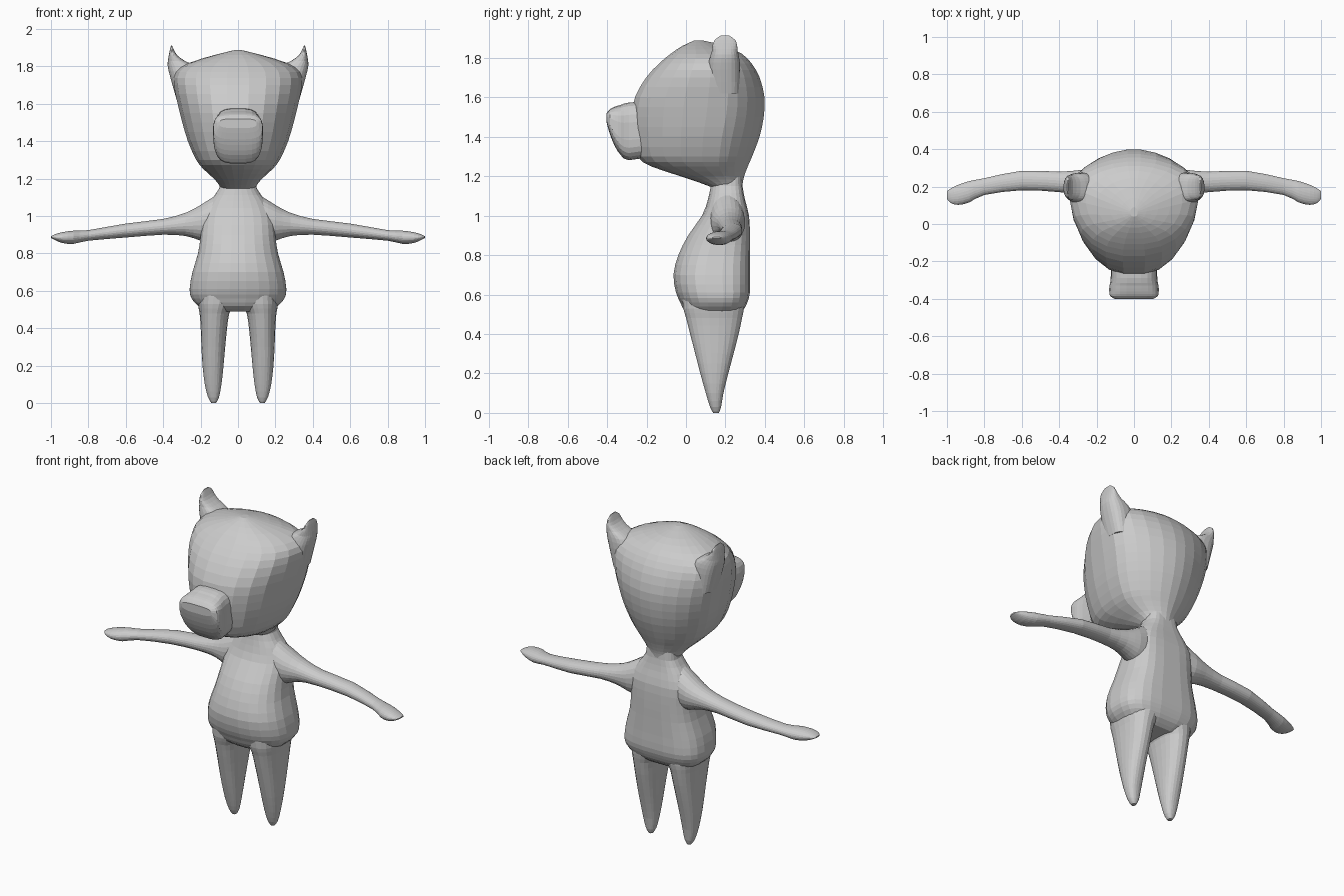
import bpy, bmesh, math
from mathutils import Vector

SEG = 24
skin = bpy.data.materials.new("grey skin")
skin.diffuse_color = (0.6, 0.6, 0.6, 1)


def smooth_rows(rows, steps):
    """Catmull-Rom interpolation between the cross-sections."""
    out = []
    for i in range(len(rows) - 1):
        p0, p1, p2, p3 = (rows[max(0, min(len(rows) - 1, i + k))] for k in (-1, 0, 1, 2))
        for s in range(steps):
            t = s / steps
            out.append([0.5 * (2 * b + (c - a) * t + (2 * a - 5 * b + 4 * c - d) * t * t
                               + (3 * b - a - 3 * c + d) * t ** 3)
                        for a, b, c, d in zip(p0, p1, p2, p3)])
    return out + [list(rows[-1])]


def loft(name, axis, rows, n0=2.4, n1=2.4, steps=2):
    """Rows: position on axis, then u_min, u_max, v_min, v_max, v_widest."""
    rows = [r if len(r) == 6 else (*r, (r[3] + r[4]) / 2) for r in rows]
    bm = bmesh.new()
    rings = []
    for t, u0, u1, v0, v1, vc in smooth_rows(rows, steps):
        ring = []
        for k in range(SEG):
            a = 2 * math.pi * (k + 0.5) / SEG
            c, s = math.cos(a), math.sin(a)
            n = n0 if s < 0 else n1
            u = (u0 + u1) / 2 + (u1 - u0) / 2 * math.copysign(abs(c) ** (2 / n), c)
            v = vc + (v1 - vc if s > 0 else vc - v0) * math.copysign(abs(s) ** (2 / n), s)
            co = {"z": (u, v, t), "y": (u, t, v), "x": (t, u, v)}[axis]
            ring.append(bm.verts.new(Vector(co)))
        rings.append(ring)
    for a, b in zip(rings, rings[1:]):
        for k in range(SEG):
            j = (k + 1) % SEG
            bm.faces.new((a[k], a[j], b[j], b[k]))
    bm.faces.new(rings[0])
    bm.faces.new(rings[-1])
    bmesh.ops.recalc_face_normals(bm, faces=bm.faces)
    me = bpy.data.meshes.new(name)
    bm.to_mesh(me)
    bm.free()
    me.materials.append(skin)
    ob = bpy.data.objects.new(name, me)
    bpy.context.collection.objects.link(ob)
    return ob


def mirrored(ob):
    """Copy of a part on the other side of x = 0."""
    me = ob.data.copy()
    for v in me.vertices:
        v.co.x = -v.co.x
    me.flip_normals()
    twin = bpy.data.objects.new(ob.name + "_mirror", me)
    bpy.context.collection.objects.link(twin)
    return twin


# torso and neck
body = loft("body", "z", [
    (0.49, -0.17, 0.17, 0.03, 0.25),
    (0.52, -0.215, 0.215, -0.01, 0.29),
    (0.56, -0.25, 0.25, -0.03, 0.312),
    (0.61, -0.26, 0.26, -0.052, 0.325),
    (0.70, -0.245, 0.245, -0.065, 0.325),
    (0.80, -0.215, 0.215, -0.04, 0.325),
    (0.90, -0.20, 0.20, 0.01, 0.325),
    (1.00, -0.19, 0.19, 0.08, 0.32),
    (1.08, -0.15, 0.15, 0.11, 0.30),
    (1.15, -0.10, 0.10, 0.125, 0.287),
    (1.25, -0.09, 0.09, 0.14, 0.28)], 2.3, 3.2)

# head, narrow at the neck and broad at the crown
head = loft("head", "z", [
    (1.14, -0.085, 0.085, 0.14, 0.285, 0.21),
    (1.17, -0.105, 0.105, 0.06, 0.289, 0.20),
    (1.20, -0.13, 0.13, -0.03, 0.296, 0.18),
    (1.25, -0.185, 0.185, -0.18, 0.315, 0.15),
    (1.30, -0.225, 0.225, -0.25, 0.337, 0.15),
    (1.40, -0.27, 0.27, -0.268, 0.375, 0.16),
    (1.50, -0.30, 0.30, -0.275, 0.396, 0.18),
    (1.60, -0.325, 0.325, -0.262, 0.40, 0.19),
    (1.70, -0.345, 0.345, -0.205, 0.375, 0.19),
    (1.77, -0.335, 0.335, -0.14, 0.335, 0.18),
    (1.82, -0.26, 0.26, -0.08, 0.285, 0.15),
    (1.86, -0.13, 0.13, -0.02, 0.20, 0.10),
    (1.887, -0.02, 0.02, 0.04, 0.09, 0.065)], 2.3, 1.8)

# blunt snout
snout = loft("snout", "y", [
    (-0.18, -0.125, 0.125, 1.30, 1.58),
    (-0.29, -0.125, 0.125, 1.28, 1.574),
    (-0.33, -0.132, 0.132, 1.305, 1.562),
    (-0.36, -0.133, 0.133, 1.35, 1.553),
    (-0.385, -0.128, 0.128, 1.41, 1.54),
    (-0.402, -0.10, 0.10, 1.47, 1.52)], 3.4, 3.4)

# ear, a thin blade curving up from the crown
ear = loft("ear", "z", [
    (1.62, 0.22, 0.328, 0.12, 0.27),
    (1.74, 0.20, 0.362, 0.11, 0.275),
    (1.80, 0.23, 0.376, 0.12, 0.27),
    (1.83, 0.285, 0.375, 0.13, 0.263),
    (1.86, 0.325, 0.37, 0.133, 0.26),
    (1.89, 0.343, 0.364, 0.145, 0.25),
    (1.912, 0.353, 0.358, 0.175, 0.22)], 2.6, 2.6)

# arm from the sloping shoulder to the mitten hand
arm = loft("arm", "x", [
    (0.04, 0.12, 0.29, 0.86, 1.145),
    (0.12, 0.12, 0.295, 0.85, 1.11),
    (0.20, 0.13, 0.30, 0.868, 1.06),
    (0.28, 0.155, 0.29, 0.893, 1.018),
    (0.40, 0.17, 0.28, 0.90, 0.985),
    (0.60, 0.18, 0.285, 0.885, 0.96),
    (0.80, 0.155, 0.245, 0.868, 0.925),
    (0.88, 0.115, 0.23, 0.851, 0.922),
    (0.94, 0.102, 0.21, 0.856, 0.914),
    (0.98, 0.112, 0.19, 0.872, 0.902),
    (1.00, 0.135, 0.175, 0.884, 0.892)], 2.1, 2.1)

# tapering leg
leg = loft("leg", "z", [
    (0.0, 0.118, 0.142, 0.138, 0.167),
    (0.03, 0.102, 0.16, 0.122, 0.178),
    (0.10, 0.088, 0.178, 0.10, 0.19),
    (0.20, 0.077, 0.19, 0.072, 0.215),
    (0.30, 0.068, 0.196, 0.046, 0.242),
    (0.40, 0.058, 0.20, 0.02, 0.268),
    (0.48, 0.046, 0.206, 0.0, 0.285),
    (0.53, 0.02, 0.215, -0.015, 0.295),
    (0.60, 0.01, 0.215, -0.02, 0.30)], 2.3, 2.3)

# fuse all parts into one skin
for part in (head, snout, ear, mirrored(ear), arm, mirrored(arm), leg, mirrored(leg)):
    mod = body.modifiers.new("join", "BOOLEAN")
    mod.operation = "UNION"
    mod.solver = "EXACT"
    mod.object = part
    bpy.context.view_layer.objects.active = body
    bpy.ops.object.modifier_apply(modifier=mod.name)
    bpy.data.objects.remove(part, do_unlink=True)
